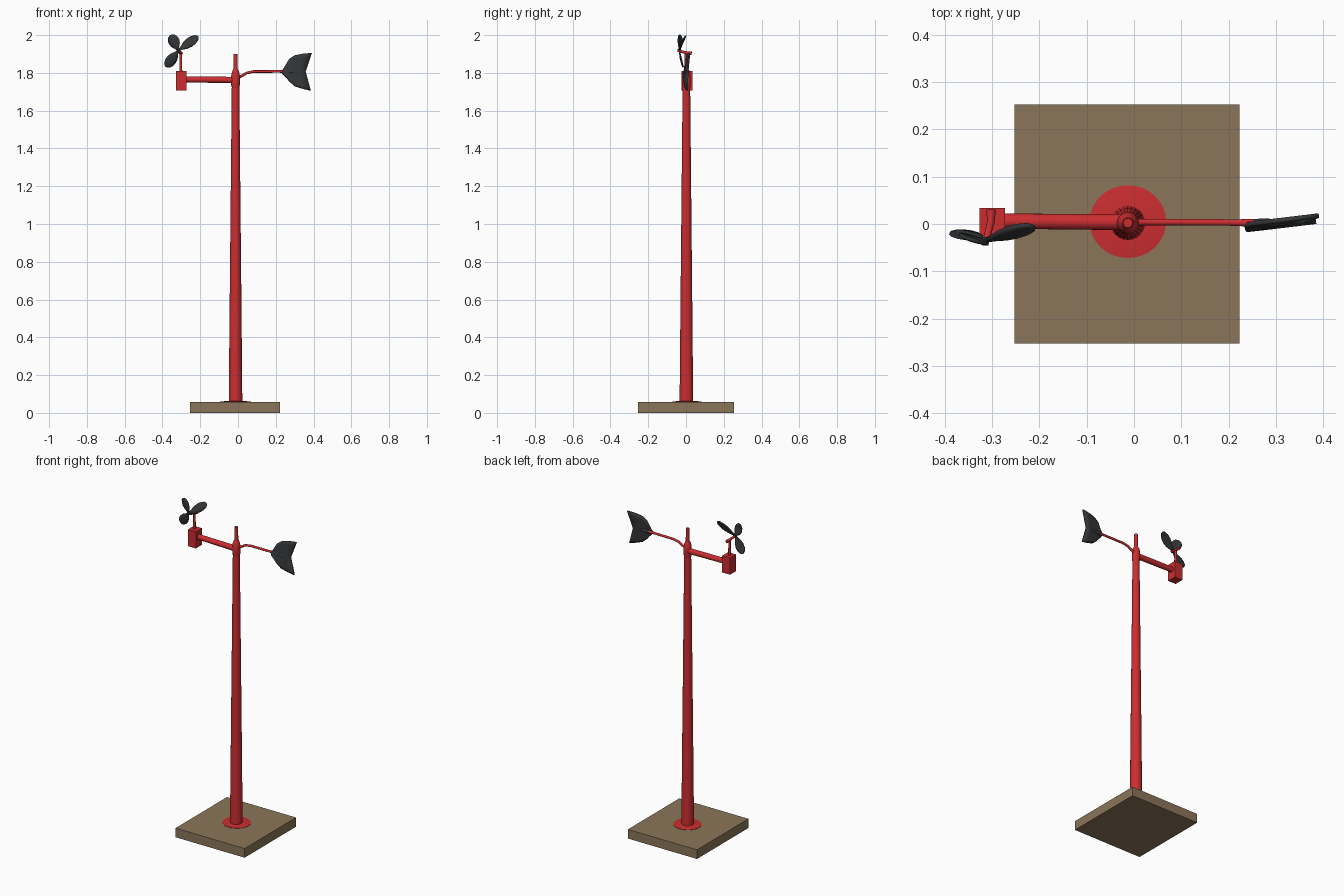
import bpy, bmesh, math
from mathutils import Vector

if "Cube" in bpy.data.objects:
    bpy.data.objects.remove(bpy.data.objects["Cube"])


def material(name, rgb):
    m = bpy.data.materials.new(name)
    m.diffuse_color = (*rgb, 1)
    m.use_nodes = True
    m.node_tree.nodes["Principled BSDF"].inputs["Base Color"].default_value = m.diffuse_color
    return m


RED = material("red_paint", (0.60, 0.027, 0.030))
BROWN = material("brown_base", (0.26, 0.18, 0.10))
BLACK = material("dark_grey", (0.036, 0.038, 0.040))


def finish(name, bm, mat, smooth=True):
    bmesh.ops.recalc_face_normals(bm, faces=bm.faces)
    me = bpy.data.meshes.new(name)
    bm.to_mesh(me)
    bm.free()
    ob = bpy.data.objects.new(name, me)
    bpy.context.collection.objects.link(ob)
    me.materials.append(mat)
    if smooth:
        bpy.ops.object.select_all(action='DESELECT')
        ob.select_set(True)
        bpy.context.view_layer.objects.active = ob
        bpy.ops.object.shade_smooth_by_angle(angle=math.radians(40))
    return ob


def box(name, lo, hi, mat):
    bm = bmesh.new()
    bmesh.ops.create_cube(bm, size=1)
    for v in bm.verts:
        v.co = [lo[i] + (v.co[i] + 0.5) * (hi[i] - lo[i]) for i in range(3)]
    return finish(name, bm, mat, False)


def tube(name, path, mat, sides=20, stretch=1.0):
    """Round skin along (x, y, z, radius) points, capped at both ends."""
    bm = bmesh.new()
    pts = [Vector(p[:3]) for p in path]
    rings = []
    for i, p in enumerate(path):
        d = (pts[min(i + 1, len(pts) - 1)] - pts[max(i - 1, 0)]).normalized()
        u = d.cross(Vector((0, 1, 0)) if abs(d.y) < 0.9 else Vector((1, 0, 0))).normalized()
        w = d.cross(u)
        rings.append([bm.verts.new(pts[i] + p[3] * (u * math.cos(a) + w * math.sin(a) * stretch))
                      for a in (2 * math.pi * k / sides for k in range(sides))])
    for a, b in zip(rings, rings[1:]):
        for k in range(sides):
            bm.faces.new((a[k], a[(k + 1) % sides], b[(k + 1) % sides], b[k]))
    bm.faces.new(rings[0])
    bm.faces.new(rings[-1])
    return finish(name, bm, mat)


def sheet(name, rows, thick, mat):
    """Thin plate skinned through rows of points."""
    bm = bmesh.new()
    vs = [[bm.verts.new(p) for p in r] for r in rows]
    for a, b in zip(vs, vs[1:]):
        for k in range(len(a) - 1):
            bm.faces.new((a[k], a[k + 1], b[k + 1], b[k]))
    ob = finish(name, bm, mat)
    s = ob.modifiers.new("thickness", 'SOLIDIFY')
    s.thickness = thick
    s.offset = 0
    return ob


# base slab and pole flange
X, Y = -0.013, 0.002
box("base_slab", (-0.253, -0.253, 0), (0.223, 0.253, 0.057), BROWN)
tube("pole_flange", [(X, 0.005, 0.05, 0.081), (X, 0.005, 0.059, 0.081),
                     (X, 0.005, 0.063, 0.05)], RED, 32, 0.95)

# tapered pole, swivel collar and top pin
tube("pole", [(X, Y, 0.05, 0.036), (X, Y, 0.6, 0.031), (X, Y, 1.73, 0.020)], RED, 24)
tube("swivel_collar", [(X, Y, 1.72, 0.019), (X, Y, 1.735, 0.023), (X, Y, 1.785, 0.023),
                       (X, Y, 1.805, 0.019), (X, Y, 1.82, 0.012)], RED, 24)
tube("top_pin", [(X, Y, 1.80, 0.012), (X, Y, 1.90, 0.010)], RED, 16)

# left arm with sensor box, stem and propeller shaft
tube("left_arm", [(-0.28, 0.006, 1.766, 0.016), (X, 0.004, 1.762, 0.017)], RED)
box("sensor_box", (-0.327, -0.025, 1.706), (-0.273, 0.034, 1.810), RED)
tube("propeller_stem", [(-0.303, 0.004, 1.80, 0.008), (-0.303, 0.004, 1.91, 0.007)], RED, 12)
tube("propeller_shaft", [(-0.314, -0.040, 1.917, 0.007), (-0.303, 0.004, 1.906, 0.008),
                         (-0.302, 0.030, 1.904, 0.010)], RED, 12)
tube("propeller_hub", [(-0.315, -0.045, 1.919, 0.007), (-0.314, -0.028, 1.918, 0.010)], BLACK, 12)

# three twisted propeller blades: tip position, width, tilt in y
HUB = Vector((-0.315, -0.035, 1.919))
PROFILE = [(0, 0.16), (0.15, 0.35), (0.35, 0.8), (0.55, 1.0), (0.75, 0.95), (0.92, 0.65), (1, 0.2)]
for i, (tip, width, tilt) in enumerate([((-0.355, -0.028, 2.0), 0.062, 0.35),
                                        ((-0.212, -0.004, 1.991), 0.052, 0.40),
                                        ((-0.381, -0.015, 1.833), 0.056, 0.15)]):
    along = Vector(tip) - HUB
    side = Vector((-along.z, 0, along.x)).normalized() + Vector((0, tilt, 0))
    side.normalize()
    nrm = along.cross(side).normalized()
    rows = []
    for t, w in PROFILE:
        rows.append([HUB + along * t + side * (width * w * s / 2) + nrm * (0.005 * w * (1 - s * s))
                     for s in (-1, -0.5, 0, 0.5, 1)])
    sheet(f"propeller_blade_{i + 1}", rows, 0.006, BLACK)

# curved tail rod with a thicker socket at the fin
tube("tail_rod", [(0.0, 0.004, 1.775, 0.007), (0.02, 0.004, 1.784, 0.007),
                  (0.045, 0.004, 1.799, 0.007), (0.08, 0.004, 1.807, 0.007),
                  (0.22, 0.003, 1.808, 0.007), (0.245, 0.002, 1.807, 0.009),
                  (0.27, 0.001, 1.806, 0.008)], RED, 14)
tube("fin_socket", [(0.24, 0.002, 1.806, 0.008), (0.275, 0.001, 1.806, 0.011),
                    (0.33, 0.004, 1.806, 0.005)], BLACK, 14)

# forked tail fin: rows of (x top, z top, x middle, x bottom, z bottom)
FIN = [(0.236, 1.814, 0.234, 0.236, 1.797), (0.255, 1.846, 0.255, 0.255, 1.777),
       (0.270, 1.873, 0.275, 0.271, 1.756), (0.300, 1.893, 0.295, 0.300, 1.730),
       (0.345, 1.902, 0.325, 0.345, 1.715), (0.391, 1.905, 0.358, 0.385, 1.706)]
rows = []
for xt, zt, xm, xb, zb in FIN:
    row = []
    for s in (1, 0.8, 0.6, 0.3, 0, -0.3, -0.6, -0.8, -1):
        xe, ze = (xt, zt) if s > 0 else (xb, zb)
        a = abs(s)
        x = xm + (xe - xm) * a
        z = 1.806 + (ze - 1.806) * a
        row.append((x, -0.004 + (x - 0.26) * 0.12 + 0.006 * s, z))
    rows.append(row)
sheet("tail_fin", rows, 0.010, BLACK)
